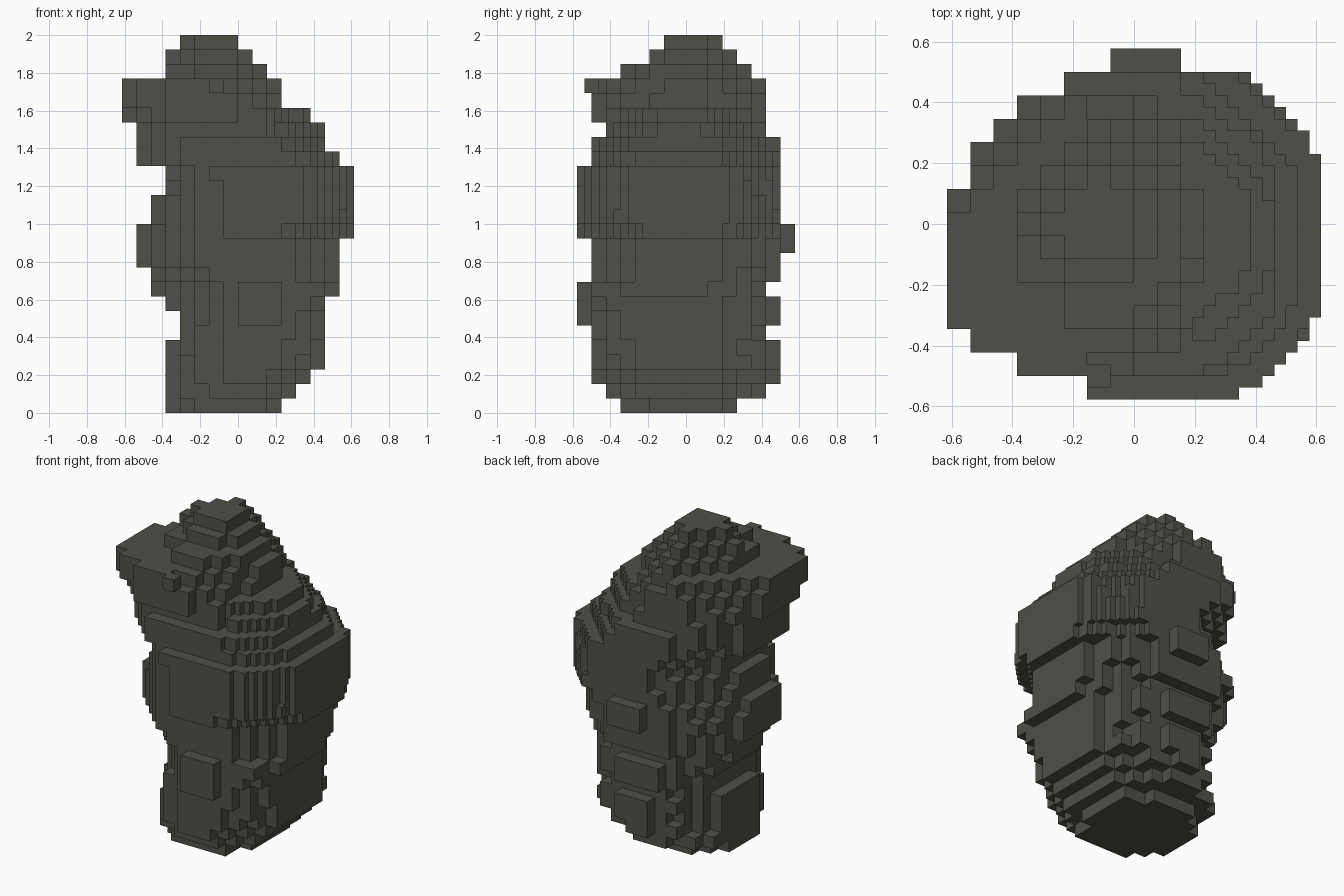
import bpy, bmesh, math
from mathutils import Vector, noise

cube = bpy.data.objects.get("Cube")
if cube:
    bpy.data.objects.remove(cube, do_unlink=True)

S = 2 / 26      # height of one layer and width of one block
H = S / 2       # width of one fine block

# Straight sides of each layer from the ground up, in blocks:
# x min, x max, y min, y max
SIDES = [
    (-5, 3, -4.5, 3.5), (-5, 4, -5.5, 5.5), (-5, 5, -6.5, 6.5),
    (-5, 6, -6.5, 6.5), (-5, 6, -6.5, 6.5), (-4, 6, -6.5, 5.5),
    (-4, 6, -6.5, 6.5), (-5, 6, -6.5, 6.5), (-6, 7, -6.5, 5.5),
    (-6, 7, -6.5, 6.5), (-7, 7, -6.5, 6.5), (-7, 7, -6.5, 6.5),
    (-7, 8, -7.5, 6.5), (-6, 8, -7.5, 6.5), (-6, 8, -7.5, 6.5),
    (-5, 8, -7.5, 6.5), (-5, 8, -7.5, 6.5), (-7, 7, -6.5, 6.5),
    (-7, 6, -6.5, 6.5), (-7, 6, -5.5, 5.5), (-8, 5, -6.5, 5.5),
    (-8, 3, -6.5, 5.5), (-8, 3, -6.5, 5.5), (-5, 2, -4.5, 4.5),
    (-5, 1, -2.5, 3.5), (-4, 0, -1.5, 2.5),
]

# Bevelled corners of each layer, in units:
# least and greatest x + y, least and greatest x - y
CORNERS = [
    (-.62, .42, -.57, .52), (-.64, .52, -.64, .60), (-.64, .62, -.64, .68),
    (-.64, .70, -.62, .76), (-.64, .72, -.62, .80), (-.63, .72, -.62, .84),
    (-.62, .72, -.66, .88), (-.60, .72, -.70, .94), (-.60, .72, -.72, .95),
    (-.70, .77, -.76, .84), (-.74, .79, -.79, .82), (-.75, .79, -.79, .82),
    (-.74, .84, -.74, .86), (-.72, .88, -.68, .95), (-.72, .88, -.64, .95),
    (-.72, .88, -.62, .95), (-.74, .86, -.66, .95), (-.82, .74, -.76, .84),
    (-.82, .68, -.80, .76), (-.84, .58, -.80, .66), (-.93, .50, -.80, .56),
    (-.96, .42, -.76, .50), (-.96, .36, -.70, .42), (-.55, .26, -.50, .36),
    (-.46, .22, -.46, .24), (-.35, .10, -.38, .10),
]

# Small outcrops: x range, y range in fine blocks, then layer range
OUTCROPS = [
    ((-2, 4), (13, 15), (11, 13)),      # back knob
    ((0, 6), (-15, -11), (6, 9)),       # front knob
    ((-4, -2), (-14, -12), (22, 23)),   # brow chip
]


def inside(i, j, k):
    for (x0, x1), (y0, y1), (z0, z1) in OUTCROPS:
        if x0 <= i < x1 and y0 <= j < y1 and z0 <= k < z1:
            return True
    # Fine steps on the left shoulder, whole blocks elsewhere
    if 12 <= k <= 20 and i >= 5:
        x, y, reach = (i + 0.5) * H, (j + 0.5) * H, 0.025
    else:
        x = (2 * ((i + 16) // 2) - 15) * H
        y = (2 * ((j + 15) // 2) - 14) * H
        reach = 0.05
    # Gaps to the nearest straight side and to the nearest bevel
    x0, x1, y0, y1 = (v * S for v in SIDES[k])
    p0, p1, m0, m1 = CORNERS[k]
    side = min(x - x0, x1 - x, y - y0, y1 - y)
    bevel = min(x + y - p0, p1 - x - y, x - y - m0, m1 - x + y)
    rough = 0.035 * noise.noise(Vector((x * 6, y * 6, k * 0.6)))
    if side < 0 or bevel < reach + rough:
        return False
    # Round off where a side meets a bevel, below the cap
    return k >= 23 or side + bevel > 2.4 * reach + rough


# Fill the layers with blocks
solid = {(i, j, k) for k in range(len(SIDES))
         for i in range(-17, 18) for j in range(-17, 18) if inside(i, j, k)}

# Skin only the exposed sides of the blocks
bm = bmesh.new()
corners = {}


def vert(p):
    if p not in corners:
        corners[p] = bm.verts.new((p[0] * H, p[1] * H, p[2] * S))
    return corners[p]


for cell in sorted(solid):
    for axis in range(3):
        a, b = (axis + 1) % 3, (axis + 2) % 3
        for side in (0, 1):
            near = list(cell)
            near[axis] += 2 * side - 1
            if tuple(near) in solid:
                continue
            loop = []
            for da, db in ((0, 0), (1, 0), (1, 1), (0, 1)):
                p = list(cell)
                p[axis] += side
                p[a] += da
                p[b] += db
                loop.append(vert(tuple(p)))
            bm.faces.new(loop if side else loop[::-1])

mesh = bpy.data.meshes.new("rock")
bm.to_mesh(mesh)
bm.free()

# Dark stone colour
stone = bpy.data.materials.new("dark_stone")
stone.use_nodes = True
colour = (0.080, 0.080, 0.067, 1)
stone.diffuse_color = colour
shader = next(n for n in stone.node_tree.nodes if n.type == 'BSDF_PRINCIPLED')
shader.inputs["Base Color"].default_value = colour
shader.inputs["Roughness"].default_value = 0.9
mesh.materials.append(stone)

rock = bpy.data.objects.new("rock", mesh)
bpy.context.collection.objects.link(rock)
